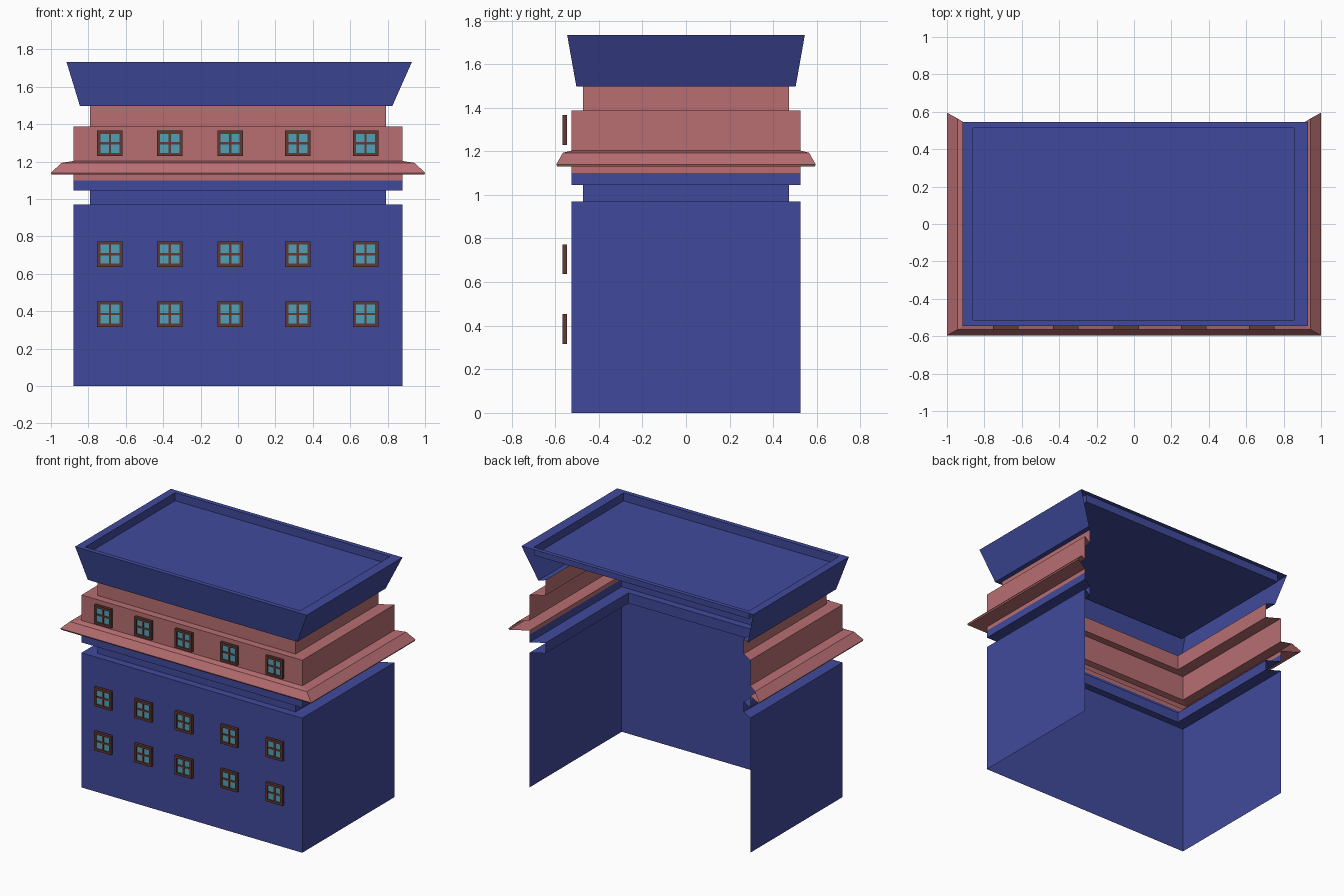
import bpy, bmesh

if "Cube" in bpy.data.objects:
    bpy.data.objects.remove(bpy.data.objects["Cube"])


def material(name, rgb):
    lin = [((c / 255 + 0.055) / 1.055) ** 2.4 for c in rgb]
    m = bpy.data.materials.new(name)
    m.diffuse_color = (*lin, 1)
    m.use_nodes = True
    m.node_tree.nodes["Principled BSDF"].inputs["Base Color"].default_value = m.diffuse_color
    return m


BLUE = material("blue wall", (64, 74, 156))
PINK = material("dusty pink", (184, 110, 114))
BROWN = material("brown frame", (98, 56, 50))
GLASS = material("teal glass", (82, 160, 182))


def finish(name, bm, mat):
    me = bpy.data.meshes.new(name)
    bm.to_mesh(me)
    bm.free()
    me.materials.append(mat)
    ob = bpy.data.objects.new(name, me)
    bpy.context.collection.objects.link(ob)
    return ob


def ring(bm, x0, x1, y, z):
    return [bm.verts.new(p) for p in ((x0, y, z), (x0, -y, z), (x1, -y, z), (x1, y, z))]


def shell(name, levels, mat):
    """Stacked rectangles joined on left, front and right; the back stays open."""
    bm = bmesh.new()
    rings = [ring(bm, *lv) for lv in levels]
    for a, b in zip(rings, rings[1:]):
        for i in range(3):
            bm.faces.new((a[i], a[i + 1], b[i + 1], b[i]))
    return finish(name, bm, mat)


def sym(x, y, z):
    return (-x, x, y, z)


# Lower blue storeys with recessed band
shell("lower_walls", [sym(.88, .525, 0), sym(.88, .525, .97), sym(.79, .472, .97),
                      sym(.79, .472, 1.045), sym(.88, .525, 1.045), sym(.88, .525, 1.10)], BLUE)

# Pink upper storey with projecting cornice and set-back neck
shell("upper_walls", [sym(.88, .525, 1.10), sym(.88, .525, 1.13), sym(.995, .59, 1.13),
                      sym(1.0, .595, 1.14), sym(.945, .565, 1.193), sym(.88, .525, 1.203),
                      sym(.88, .525, 1.387), sym(.79, .472, 1.387), sym(.79, .472, 1.497)], PINK)

# Flared parapet
shell("parapet", [sym(.79, .472, 1.497), (-.845, .825, .503, 1.497), (-.917, .93, .545, 1.733)], BLUE)

# Roof rim and sunken roof deck
bm = bmesh.new()
a = ring(bm, -.917, .93, .545, 1.733)
b = ring(bm, -.86, .855, .512, 1.733)
c = ring(bm, -.86, .855, .512, 1.675)
for p, q in ((a, b), (b, c)):
    for i in range(4):
        j = (i + 1) % 4
        bm.faces.new((p[i], p[j], q[j], q[i]))
bm.faces.new(c)
finish("roof_deck", bm, BLUE)


def box(bm, x0, x1, y0, y1, z0, z1):
    v = bmesh.ops.create_cube(bm, size=1)["verts"]
    for p in v:
        p.co = (x1 if p.co.x > 0 else x0, y1 if p.co.y > 0 else y0, z1 if p.co.z > 0 else z0)


# Windows: frame, glazing bars and glass, standing just off the front wall
H, T, M = .068, .017, .006
for cz in (.385, .705, 1.298):
    for cx in (-.685, -.365, -.042, .32, .682):
        bm = bmesh.new()
        for s in (-1, 1):
            lo, hi = sorted((s * H, s * (H - T)))
            box(bm, cx + lo, cx + hi, -.566, -.546, cz - H, cz + H)
            box(bm, cx - H + T, cx + H - T, -.566, -.546, cz + lo, cz + hi)
        box(bm, cx - M, cx + M, -.562, -.548, cz - H + T, cz + H - T)
        box(bm, cx - H + T, cx + H - T, -.562, -.548, cz - M, cz + M)
        finish("window_frame", bm, BROWN)
        bm = bmesh.new()
        box(bm, cx - H + T, cx + H - T, -.558, -.552, cz - H + T, cz + H - T)
        finish("window_glass", bm, GLASS)
